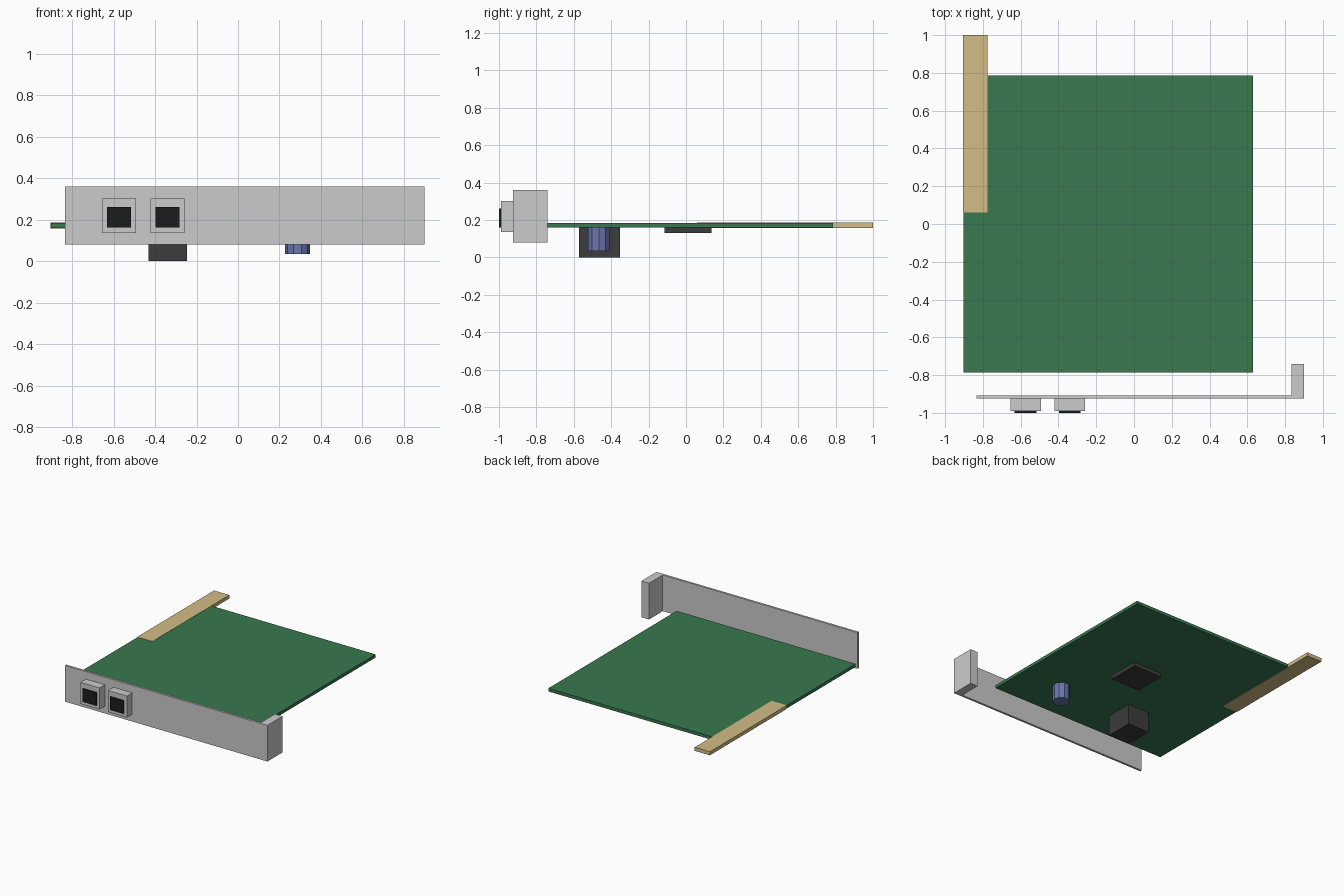
import bpy
import bmesh

if "Cube" in bpy.data.objects:
    bpy.data.objects.remove(bpy.data.objects["Cube"])


def material(name, color):
    m = bpy.data.materials.new(name)
    m.diffuse_color = (*color, 1)
    m.use_nodes = True
    m.node_tree.nodes["Principled BSDF"].inputs["Base Color"].default_value = m.diffuse_color
    return m


GREEN = material("board_green", (0.04, 0.19, 0.08))
GOLD = material("contact_gold", (0.65, 0.51, 0.24))
BLACK = material("port_black", (0.012, 0.012, 0.012))
DARK = material("component_dark", (0.045, 0.045, 0.045))
BLUE = material("capacitor_blue", (0.14, 0.18, 0.42))


def finish(name, bm, mat=None):
    bmesh.ops.recalc_face_normals(bm, faces=bm.faces)
    mesh = bpy.data.meshes.new(name)
    bm.to_mesh(mesh)
    bm.free()
    if mat:
        mesh.materials.append(mat)
    obj = bpy.data.objects.new(name, mesh)
    bpy.context.collection.objects.link(obj)
    return obj


def prism(name, outline, z0, z1, mat=None):
    """Extrude a flat xy outline from z0 up to z1."""
    bm = bmesh.new()
    face = bm.faces.new([bm.verts.new((x, y, z0)) for x, y in outline])
    new = bmesh.ops.extrude_face_region(bm, geom=[face])["geom"]
    top = [v for v in new if isinstance(v, bmesh.types.BMVert)]
    bmesh.ops.translate(bm, verts=top, vec=(0, 0, z1 - z0))
    return finish(name, bm, mat)


def box(name, x, y, z, mat=None):
    outline = [(x[0], y[0]), (x[1], y[0]), (x[1], y[1]), (x[0], y[1])]
    return prism(name, outline, z[0], z[1], mat)


# Circuit board and its edge connector (a hair thicker than the board)
box("circuit_board", (-0.903, 0.63), (-0.785, 0.785), (0.16, 0.184), GREEN)
box("edge_connector", (-0.905, -0.775), (0.06, 1.0), (0.158, 0.186), GOLD)

# L-shaped mounting bracket
prism("mounting_bracket",
      [(-0.834, -0.925), (0.9, -0.925), (0.9, -0.74),
       (0.835, -0.74), (0.835, -0.908), (-0.834, -0.908)], 0.08, 0.36)

# Two ports on the bracket, each with a dark opening
for side, cx in (("left", -0.574), ("right", -0.34)):
    box(f"{side}_port_shell", (cx - 0.081, cx + 0.081), (-0.99, -0.925), (0.135, 0.302))
    box(f"{side}_port_opening", (cx - 0.058, cx + 0.058), (-1.0, -0.985), (0.161, 0.262), BLACK)

# Components hanging under the board
box("main_chip", (-0.14, 0.11), (-0.115, 0.135), (0.13, 0.16), DARK)
box("component_block", (-0.432, -0.246), (-0.572, -0.353), (0.0, 0.16), DARK)

# Ten-sided capacitor
bm = bmesh.new()
bmesh.ops.create_cone(bm, cap_ends=True, segments=10, radius1=0.0605, radius2=0.0605, depth=0.125)
# Start with a vertex on the x axis
flat = max(v.co.x for v in bm.verts) < 0.0604
if flat:
    for v in bm.verts:
        v.co.x, v.co.y = v.co.y, v.co.x
bmesh.ops.translate(bm, verts=bm.verts, vec=(0.287, -0.466, 0.0975))
finish("capacitor", bm, BLUE)
